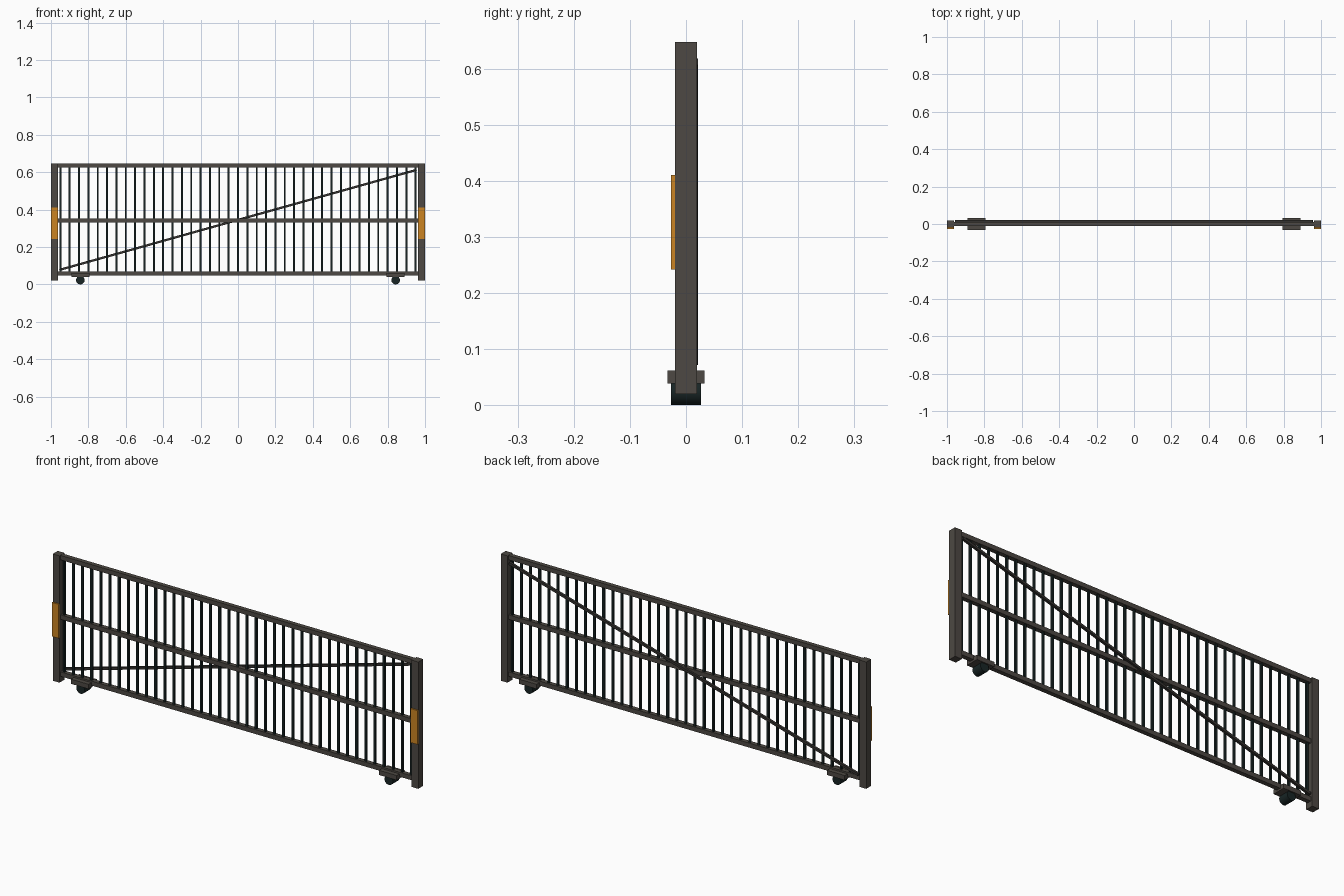
import bpy, math
from mathutils import Matrix

if "Cube" in bpy.data.objects:
    bpy.data.objects.remove(bpy.data.objects["Cube"])


def material(name, rgb):
    m = bpy.data.materials.new(name)
    m.diffuse_color = (*rgb, 1)
    m.use_nodes = True
    m.node_tree.nodes["Principled BSDF"].inputs["Base Color"].default_value = m.diffuse_color
    return m


FRAME = material("warm_grey_steel", (0.075, 0.066, 0.056))
DARK = material("near_black_steel", (0.009, 0.018, 0.018))
BRACE = material("dark_grey_steel", (0.035, 0.032, 0.029))
ORANGE = material("amber", (0.60, 0.23, 0.016))


def box(name, x, y, z, mat, angle=0):
    """Box from (min, max) ranges, optionally turned about y."""
    bpy.ops.mesh.primitive_cube_add(size=1)
    o = bpy.context.object
    o.name = name
    size = [b - a for a, b in (x, y, z)]
    mid = [(a + b) / 2 for a, b in (x, y, z)]
    o.data.transform(Matrix.Diagonal((*size, 1)))
    o.location = mid
    o.rotation_euler.y = angle
    o.data.materials.append(mat)
    return o


# rails
for name, z in (("bottom_rail", 0.059), ("middle_rail", 0.341), ("top_rail", 0.635)):
    box(name, (-0.965, 0.965), (-0.011, 0.011), (z - 0.011, z + 0.011), FRAME)

# upright bars
for i in range(-19, 20):
    x = i * 0.05
    box("upright_bar", (x - 0.005, x + 0.005), (-0.005, 0.005), (0.06, 0.635), DARK)

# diagonal brace on the back
dx, dz = 1.91, 0.535
length = math.hypot(dx, dz)
box("diagonal_brace", (-length / 2, length / 2), (0.009, 0.021),
    (0.345 - 0.006, 0.345 + 0.006), BRACE, -math.atan2(dz, dx))

for side, s in (("left", -1), ("right", 1)):
    # end post and its front plate
    px = sorted((s * 0.963, s * 1.0))
    box(side + "_post", px, (-0.0195, 0.0195), (0.02, 0.647), FRAME)
    box(side + "_warning_plate", px, (-0.027, -0.0185), (0.242, 0.41), ORANGE)

    # wheel bracket and wheel
    cx = s * 0.843
    box(side + "_wheel_bracket", (cx - 0.048, cx + 0.048), (-0.033, 0.033),
        (0.039, 0.062), FRAME)
    bpy.ops.mesh.primitive_cylinder_add(vertices=20, radius=0.023, depth=0.053,
                                        location=(cx, 0, 0.023),
                                        rotation=(math.pi / 2, 0, 0))
    w = bpy.context.object
    w.name = side + "_wheel"
    w.data.materials.append(DARK)
    bpy.ops.object.shade_smooth_by_angle(angle=math.radians(35))
